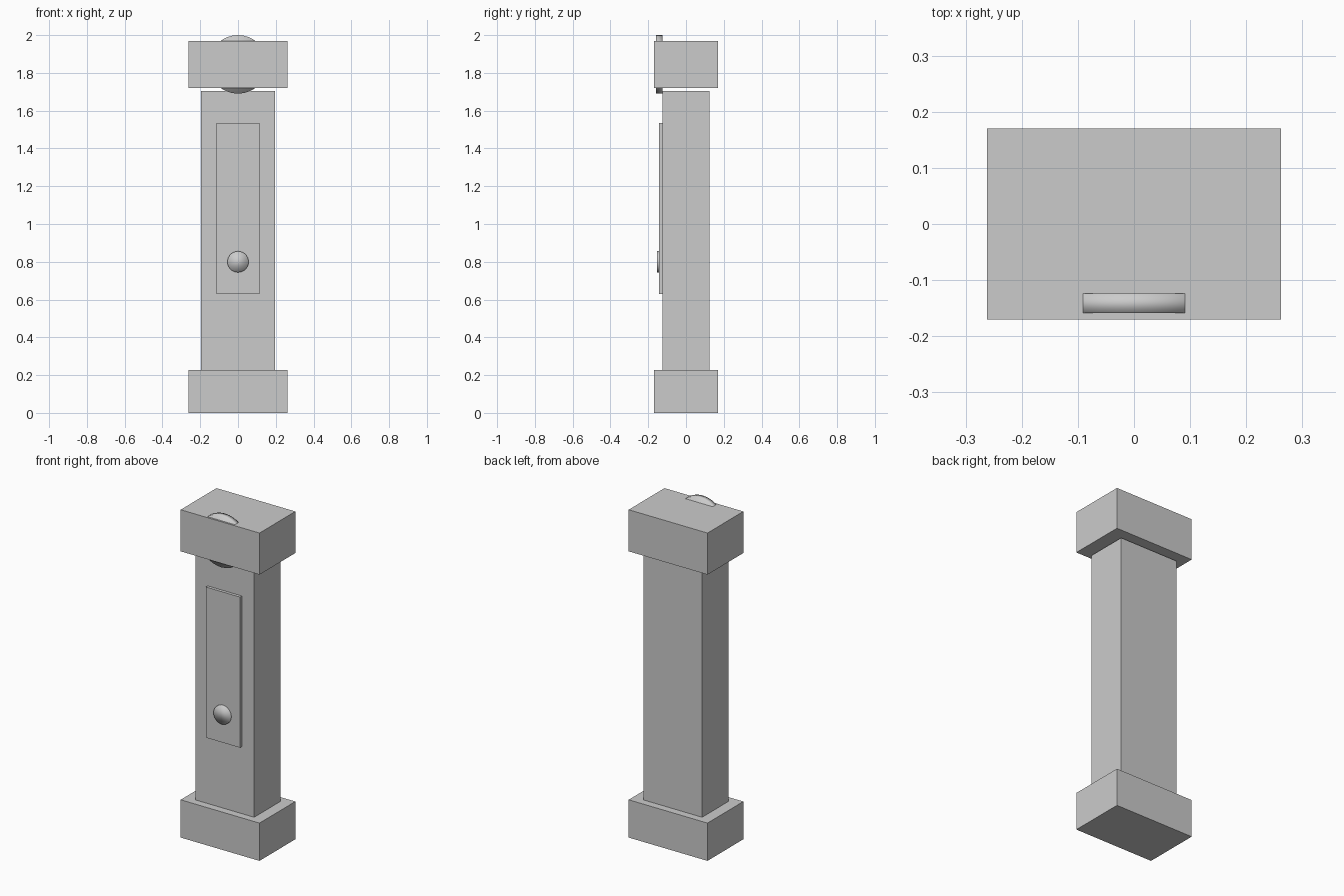
import bpy, math

if "Cube" in bpy.data.objects:
    bpy.data.objects.remove(bpy.data.objects["Cube"])


def box(name, hx, y0, y1, z0, z1):
    bpy.ops.mesh.primitive_cube_add(size=1, location=(0, (y0 + y1) / 2, (z0 + z1) / 2))
    o = bpy.context.object
    o.name = name
    o.scale = (2 * hx, y1 - y0, z1 - z0)
    bpy.ops.object.transform_apply(location=False, rotation=False, scale=True)
    return o


def disc(name, r, y0, y1, z):
    bpy.ops.mesh.primitive_cylinder_add(vertices=32, radius=r, depth=y1 - y0,
                                        location=(0, (y0 + y1) / 2, z),
                                        rotation=(math.pi / 2, 0, 0))
    o = bpy.context.object
    o.name = name
    bpy.ops.object.shade_smooth()
    return o


# Case: plinth, tall trunk, overhanging hood (small shadow gap below it)
box("plinth", 0.262, -0.17, 0.17, 0.0, 0.227)
box("trunk", 0.195, -0.125, 0.125, 0.2, 1.705)
box("hood", 0.262, -0.17, 0.17, 1.72, 1.97)

# Front details: door panel, pendulum bob, dial set into the hood
box("door", 0.114, -0.143, -0.123, 0.63, 1.535)
disc("pendulum_bob", 0.056, -0.153, -0.133, 0.80)
disc("dial", 0.155, -0.159, -0.124, 1.845)
